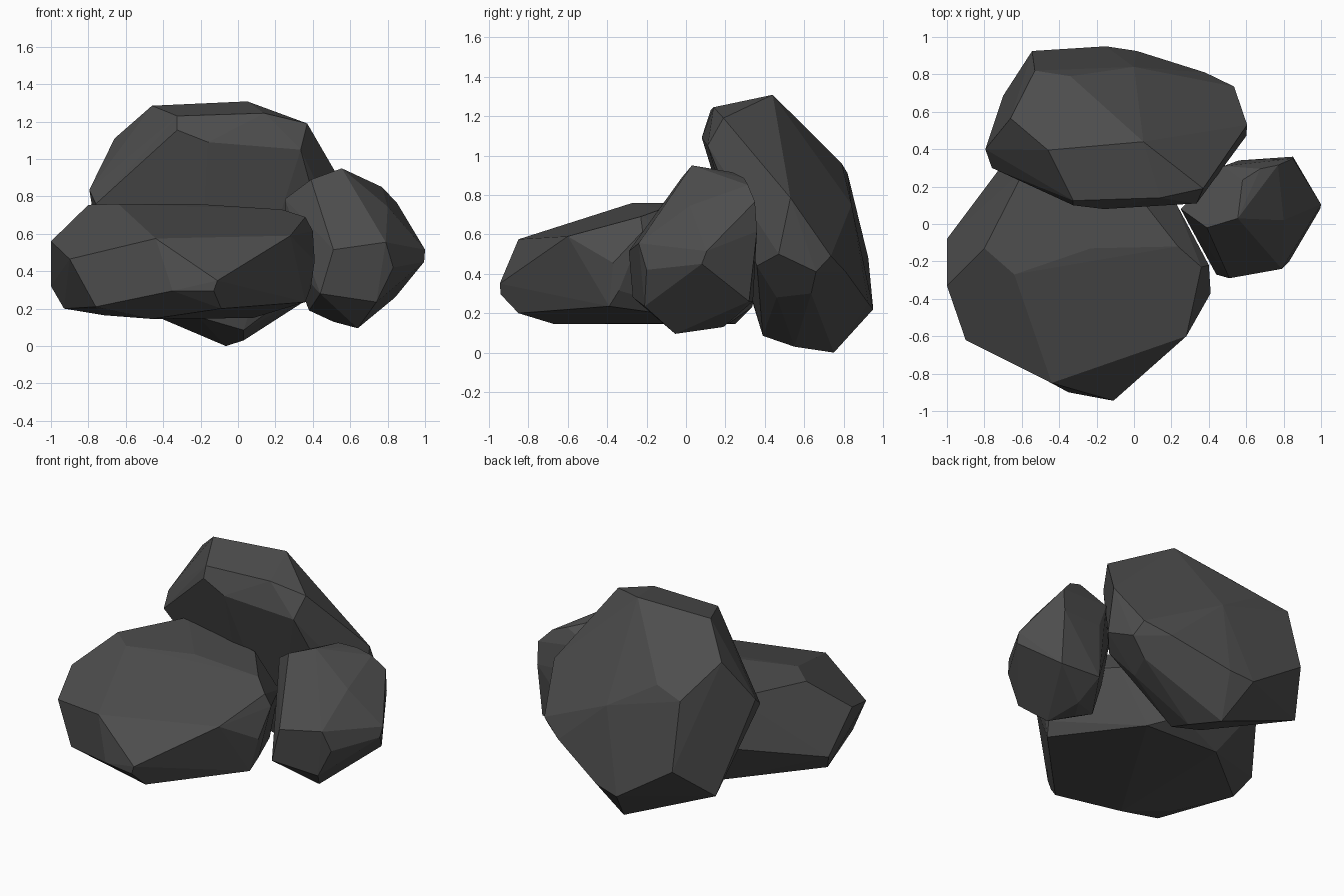
import bpy, bmesh, math

stone = bpy.data.materials.new("dark_grey_stone")
stone.diffuse_color = (0.075, 0.075, 0.075, 1)


def rock(name, corners):
    """Chiselled boulder: convex hull of a few corners with flat facets merged."""
    bm = bmesh.new()
    for co in corners:
        bm.verts.new(co)
    bmesh.ops.convex_hull(bm, input=bm.verts[:])
    loose = [v for v in bm.verts if not v.link_faces]
    bmesh.ops.delete(bm, geom=loose, context='VERTS')
    bmesh.ops.dissolve_limit(bm, angle_limit=math.radians(4),
                             verts=bm.verts[:], edges=bm.edges[:])
    bmesh.ops.recalc_face_normals(bm, faces=bm.faces[:])
    mesh = bpy.data.meshes.new(name)
    bm.to_mesh(mesh)
    bm.free()
    mesh.materials.append(stone)
    obj = bpy.data.objects.new(name, mesh)
    bpy.context.collection.objects.link(obj)
    return obj


# Wide, low boulder at the front left
rock("front_boulder", [
    # top plateau
    (-.80, -.13, .755), (-.64, -.27, .76), (-.23, -.13, .76), (.235, -.12, .73),
    (.36, -.23, .69), (-.58, .30, .75), (0, .18, .72),
    # front slope
    (-1, -.33, .56), (-.90, -.62, .465), (-.44, -.85, .575), (.28, -.60, .59),
    (.40, -.22, .615), (.41, -.37, .455), (-.11, -.945, .35),
    # lower rim
    (-.13, -.94, .295), (-.35, -.90, .295), (-1, -.08, .32), (-.93, -.17, .20),
    (-.76, -.68, .21), (-.09, -.85, .20), (.36, -.39, .235), (.39, -.34, .315),
    # underside and back
    (-.46, -.67, .145), (-.72, -.50, .165), (-.44, .25, .145), (.08, .22, .15),
    (-.64, .40, .46), (-.10, .335, .23), (.22, .12, .55),
])

# Tall, leaning boulder at the back
rock("back_boulder", [
    # crown
    (-.46, .395, 1.285), (.05, .44, 1.308), (-.325, .125, 1.23), (.14, .14, 1.245),
    (.37, .19, 1.19), (-.325, .10, 1.155), (-.16, .08, 1.09), (.335, .11, 1.05),
    # sides
    (-.66, .565, 1.11), (-.795, .40, .835), (-.76, .30, .76), (.605, .53, .785),
    (.60, .47, .50), (.535, .735, .49), (.50, .36, .44),
    # back slope
    (-.34, .79, .96), (-.53, .82, .91), (-.545, .925, .48), (0, .84, .75),
    (.38, .81, .41), (-.15, .95, .22), (.015, .925, .25),
    # underside
    (-.70, .685, .27), (-.065, .75, 0), (.03, .39, .085), (.03, .55, .03),
    (.38, .46, .28), (.45, .635, .30), (.56, .66, .41), (-.21, .38, .155),
])

# Small upright boulder at the right
rock("right_boulder", [
    # crown
    (.555, .03, .95), (.39, -.02, .89), (.58, .235, .915), (.675, .295, .885),
    (.77, .315, .85), (.85, .35, .765), (.80, .02, .745), (.25, .08, .785),
    (.48, .31, .80),
    # sides
    (.85, .36, .615), (1, .105, .515), (.995, .08, .45), (.79, -.24, .555),
    (.51, -.29, .515), (.83, -.20, .42), (.56, .34, .62), (.28, .03, .45),
    # underside
    (.74, -.21, .235), (.44, -.27, .28), (.64, -.055, .095), (.51, .05, .13),
    (.60, .19, .13), (.84, .32, .26), (.56, .34, .26), (.38, .06, .19),
])
